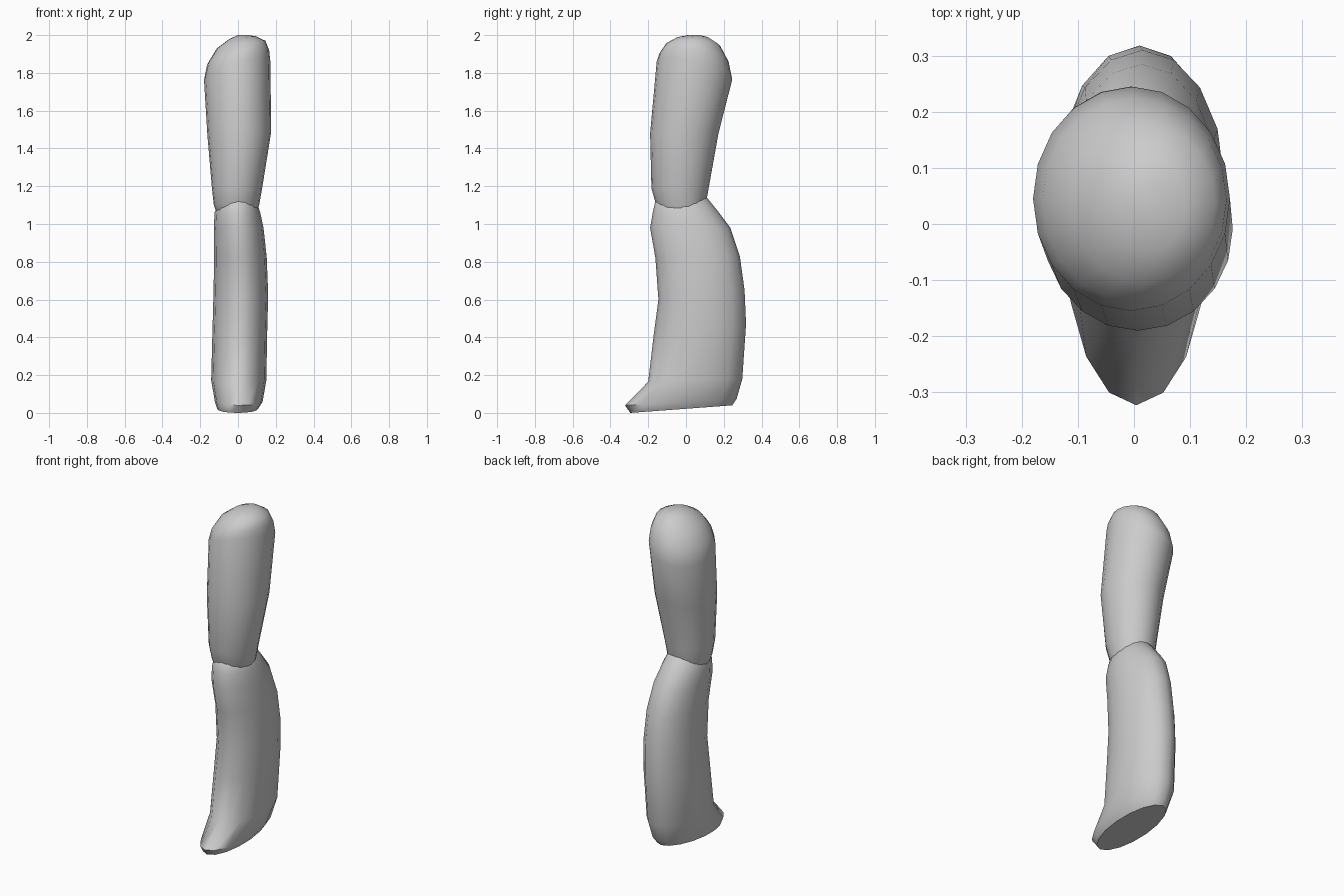
import bpy, bmesh, math


def loft(name, rings, sides):
    """Loft oval rings: (left, right, front, back, z_front, z_back, side_tilt)."""
    bm = bmesh.new()
    loops = []
    for xl, xr, yf, yb, zf, zb, tilt in rings:
        loop = []
        for i in range(sides):
            a = 2 * math.pi * i / sides
            c, s = math.cos(a), math.sin(a)
            loop.append(bm.verts.new((
                (xl + xr) / 2 + (xr - xl) / 2 * c,
                (yf + yb) / 2 + (yb - yf) / 2 * s,
                (zf + zb) / 2 + (zb - zf) / 2 * s + tilt * c)))
        loops.append(loop)
    for lo, hi in zip(loops, loops[1:]):
        for i in range(sides):
            j = (i + 1) % sides
            bm.faces.new((lo[i], lo[j], hi[j], hi[i]))
    bm.faces.new(loops[0][::-1])
    bm.faces.new(loops[-1])
    mesh = bpy.data.meshes.new(name)
    bm.to_mesh(mesh)
    bm.free()
    obj = bpy.data.objects.new(name, mesh)
    bpy.context.collection.objects.link(obj)
    bpy.ops.object.select_all(action='DESELECT')
    obj.select_set(True)
    bpy.context.view_layer.objects.active = obj
    bpy.ops.object.shade_smooth_by_angle(angle=math.radians(50))
    return obj


# Lower leg: flat sole, pointed toe, bulging calf, rounded knee end
loft("lower_leg", [
    (-0.110, 0.105, -0.295, 0.245, 0.000, 0.040, 0),
    (-0.122, 0.130, -0.323, 0.268, 0.040, 0.075, 0),
    (-0.142, 0.150, -0.200, 0.298, 0.165, 0.180, 0),
    (-0.135, 0.155, -0.170, 0.318, 0.420, 0.470, 0),
    (-0.130, 0.160, -0.146, 0.310, 0.600, 0.650, 0),
    (-0.126, 0.152, -0.162, 0.285, 0.820, 0.830, 0),
    (-0.128, 0.135, -0.190, 0.235, 0.980, 0.980, 0),
    (-0.124, 0.118, -0.176, 0.175, 1.060, 1.060, 0),
    (-0.100, 0.095, -0.163, 0.115, 1.120, 1.135, 0),
    (-0.055, 0.055, -0.100, 0.060, 1.165, 1.170, 0),
], 16)

# Upper leg: tapers to the knee, slanted dome at the hip
loft("upper_leg", [
    (-0.060, 0.050, -0.080, 0.050, 1.010, 1.010, 0),
    (-0.108, 0.095, -0.135, 0.085, 1.045, 1.045, 0),
    (-0.128, 0.112, -0.158, 0.104, 1.100, 1.100, 0),
    (-0.138, 0.128, -0.183, 0.120, 1.190, 1.190, 0),
    (-0.162, 0.176, -0.190, 0.172, 1.480, 1.480, 0.01),
    (-0.180, 0.171, -0.155, 0.245, 1.860, 1.765, 0.05),
    (-0.163, 0.165, -0.140, 0.225, 1.905, 1.860, 0.038),
    (-0.112, 0.145, -0.105, 0.180, 1.955, 1.945, 0.02),
    (-0.045, 0.095, -0.050, 0.120, 1.987, 1.987, 0.007),
    (0.000, 0.055, 0.010, 0.075, 2.000, 2.000, 0),
], 20)
